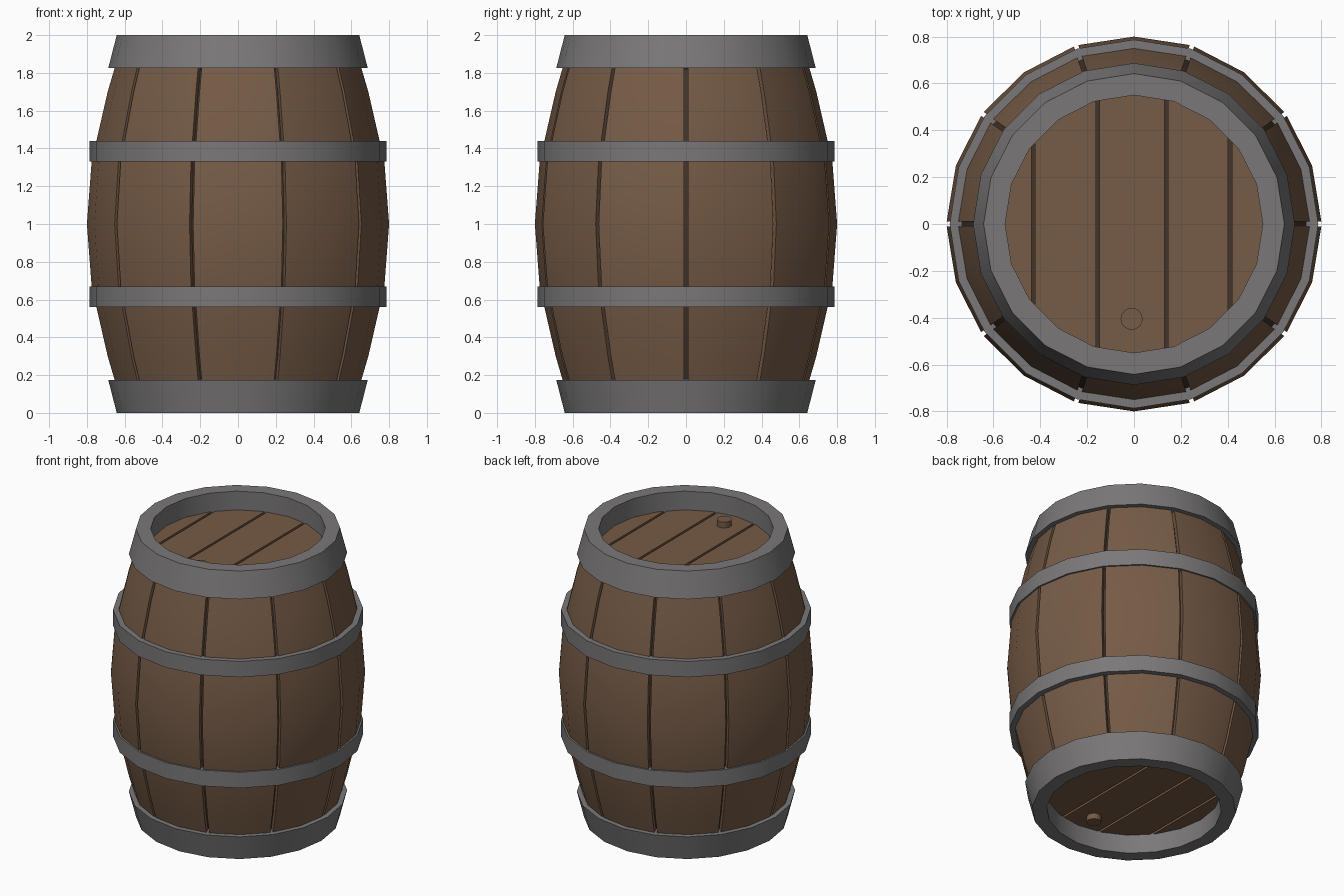
import bpy, bmesh, math
from mathutils import Vector

if "Cube" in bpy.data.objects:
    bpy.data.objects.remove(bpy.data.objects["Cube"])

SIDES = 20
STAVES = 10
GAP = 0.02


def material(name, rgb):
    m = bpy.data.materials.new(name)
    m.diffuse_color = (*rgb, 1)
    m.use_nodes = True
    m.node_tree.nodes["Principled BSDF"].inputs["Base Color"].default_value = m.diffuse_color
    return m


WOOD = material("brown wood", (0.180, 0.105, 0.062))
DARK = material("dark gap wood", (0.055, 0.033, 0.021))
METAL = material("grey iron", (0.195, 0.187, 0.187))


def finish(bm, name, mat, angle=30):
    bmesh.ops.recalc_face_normals(bm, faces=bm.faces)
    me = bpy.data.meshes.new(name)
    bm.to_mesh(me)
    bm.free()
    me.materials.append(mat)
    ob = bpy.data.objects.new(name, me)
    bpy.context.collection.objects.link(ob)
    bpy.ops.object.select_all(action='DESELECT')
    ob.select_set(True)
    bpy.context.view_layer.objects.active = ob
    bpy.ops.object.shade_smooth_by_angle(angle=math.radians(angle))
    return ob


def polar(r, a, z):
    return (r * math.cos(a), r * math.sin(a), z)


def ring(name, profile, mat):
    """Closed (r, z) cross-section revolved round the z axis."""
    bm = bmesh.new()
    loops = [[bm.verts.new(polar(r, math.tau * k / SIDES, z)) for r, z in profile]
             for k in range(SIDES)]
    n = len(profile)
    for k in range(SIDES):
        a, b = loops[k], loops[(k + 1) % SIDES]
        for i in range(n):
            j = (i + 1) % n
            bm.faces.new((a[i], b[i], b[j], a[j]))
    return finish(bm, name, mat)


# Bulging side profile, mirrored about mid height
upper = [(0.80, 1.0), (0.775, 1.33), (0.69, 1.70), (0.608, 1.98)]
side = [(r, 2 - z) for r, z in reversed(upper[1:])] + upper

# Staves: each spans two facets, with a narrow gap to its neighbours
for s in range(STAVES):
    mid = math.radians(18 + 36 * s)
    half = math.radians(18)
    bm = bmesh.new()
    rows = []
    for r, z in side:
        e = half - GAP / 2 / r
        ri = r - 0.04
        rows.append([bm.verts.new(polar(rr, mid + t * e, z))
                     for rr, t in ((r, -1), (r, 0), (r, 1), (ri, 1), (ri, 0), (ri, -1))])
    for a, b in zip(rows, rows[1:]):
        for i in range(6):
            j = (i + 1) % 6
            bm.faces.new((a[i], a[j], b[j], b[i]))
    bm.faces.new(rows[0])
    bm.faces.new(rows[-1])
    finish(bm, f"stave_{s + 1}", WOOD)

# Dark core seen through the gaps
bm = bmesh.new()
core = [(0.60, 0.155)] + [(r - 0.036, z) for r, z in side[1:-1]] + [(0.60, 1.845)]
rows = [[bm.verts.new(polar(r, math.tau * k / SIDES, z)) for k in range(SIDES)] for r, z in core]
for a, b in zip(rows, rows[1:]):
    for i in range(SIDES):
        j = (i + 1) % SIDES
        bm.faces.new((a[i], a[j], b[j], b[i]))
bm.faces.new(rows[0])
bm.faces.new(rows[-1])
finish(bm, "inner_core", DARK)

# Middle hoops and end rims, upper and lower
for name, flip in (("upper", False), ("lower", True)):
    def place(p):
        return [(r, 2 - z if flip else z) for r, z in p]
    ring(name + "_hoop", place([(0.735, 1.33), (0.787, 1.33), (0.787, 1.44), (0.735, 1.44)]), METAL)
    ring(name + "_rim", place([(0.55, 1.80), (0.62, 1.825), (0.687, 1.825),
                               (0.642, 2.0), (0.55, 2.0)]), METAL)

# Lid planks and plug, at both ends
cuts = [-0.7, -0.43, -0.155, 0.138, 0.41, 0.7]
for name, z, d in (("top", 1.87, -0.025), ("bottom", 0.13, 0.025)):
    for i, (x0, x1) in enumerate(zip(cuts, cuts[1:])):
        bm = bmesh.new()
        bm.faces.new([bm.verts.new(polar(0.57, math.tau * k / SIDES, z)) for k in range(SIDES)])
        for x, n in ((x0 + 0.008, -1), (x1 - 0.008, 1)):
            bmesh.ops.bisect_plane(bm, geom=bm.verts[:] + bm.edges[:] + bm.faces[:],
                                   plane_co=(x, 0, 0), plane_no=(n, 0, 0), clear_outer=True)
        ext = bmesh.ops.extrude_face_region(bm, geom=bm.faces[:], use_keep_orig=True)
        for v in (g for g in ext["geom"] if isinstance(g, bmesh.types.BMVert)):
            v.co += Vector((0, 0, d))
        finish(bm, f"{name}_lid_plank_{i + 1}", WOOD)
    bm = bmesh.new()
    bmesh.ops.create_cone(bm, cap_ends=True, segments=16, radius1=0.047, radius2=0.047, depth=0.06)
    bmesh.ops.translate(bm, verts=bm.verts, vec=(-0.01, -0.405, z + (0.01 if d < 0 else -0.01)))
    finish(bm, name + "_plug", WOOD)
